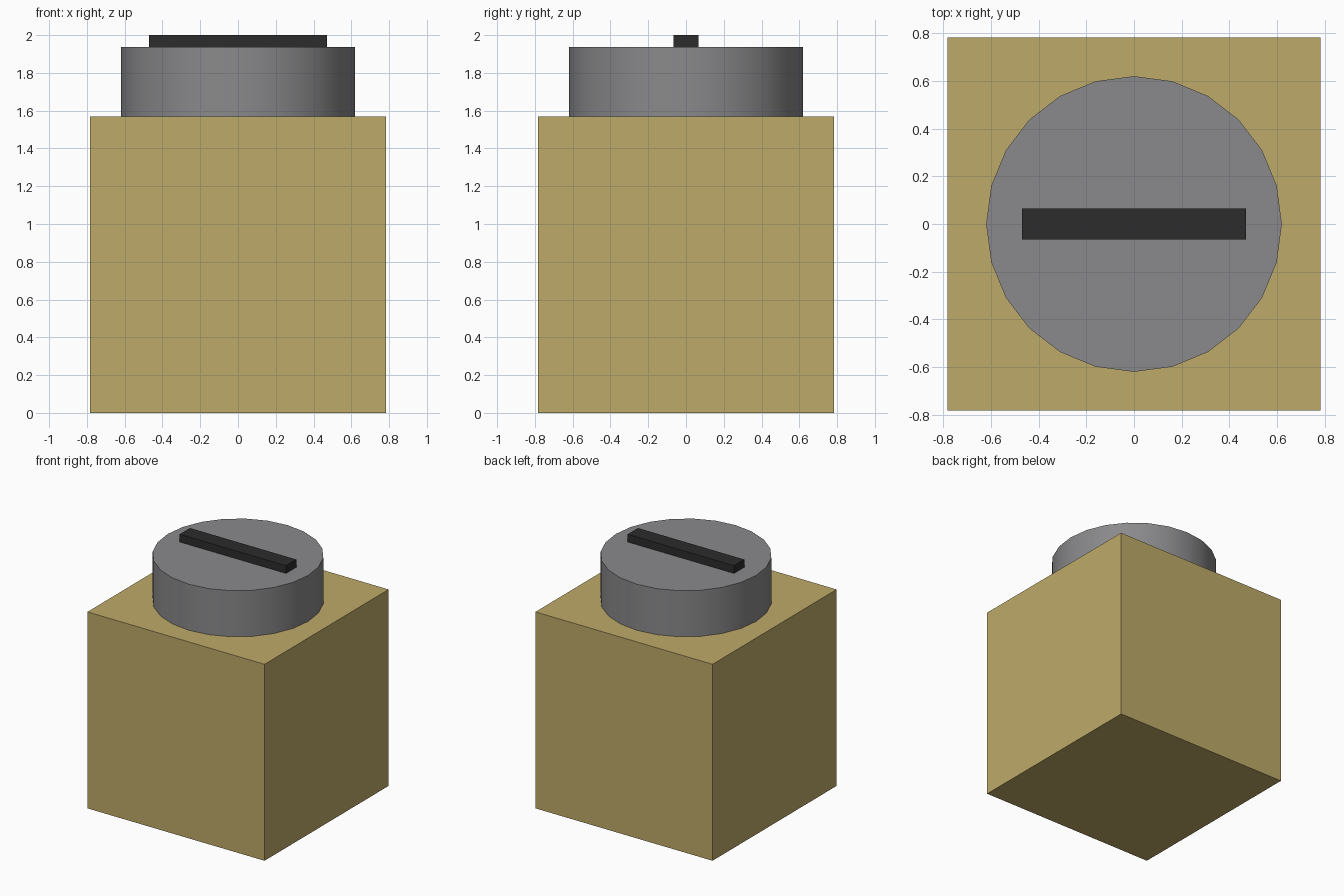
import bpy, math

cube = bpy.data.objects.get("Cube")
if cube:
    bpy.data.objects.remove(cube, do_unlink=True)


def make_material(name, rgb):
    mat = bpy.data.materials.new(name)
    mat.use_nodes = True
    color = (*rgb, 1.0)
    mat.diffuse_color = color
    bsdf = next(n for n in mat.node_tree.nodes if n.type == "BSDF_PRINCIPLED")
    bsdf.inputs["Base Color"].default_value = color
    return mat


def finish(name, mat):
    obj = bpy.context.object
    obj.name = obj.data.name = name
    obj.data.materials.append(mat)
    return obj


def box(name, width, depth, bottom, top, mat):
    bpy.ops.mesh.primitive_cube_add(size=1, location=(0, 0, (bottom + top) / 2))
    obj = finish(name, mat)
    obj.scale = (width, depth, top - bottom)
    bpy.ops.object.transform_apply(location=False, rotation=False, scale=True)
    return obj


tan = make_material("tan", (0.515, 0.402, 0.141))
grey = make_material("grey", (0.254, 0.254, 0.262))
black = make_material("charcoal", (0.025, 0.025, 0.025))

BODY_TOP, KNOB_TOP = 1.57, 1.938

# Square body
box("body", 1.566, 1.566, 0, BODY_TOP, tan)

# Round knob with smooth sides and a sharp rim
bpy.ops.mesh.primitive_cylinder_add(
    vertices=24, radius=0.62, depth=KNOB_TOP - BODY_TOP,
    location=(0, 0, (BODY_TOP + KNOB_TOP) / 2))
finish("knob", grey)
bpy.ops.object.shade_smooth_by_angle(angle=math.radians(30))

# Raised bar across the knob
box("knob_bar", 0.94, 0.13, KNOB_TOP, 2.0, black)
